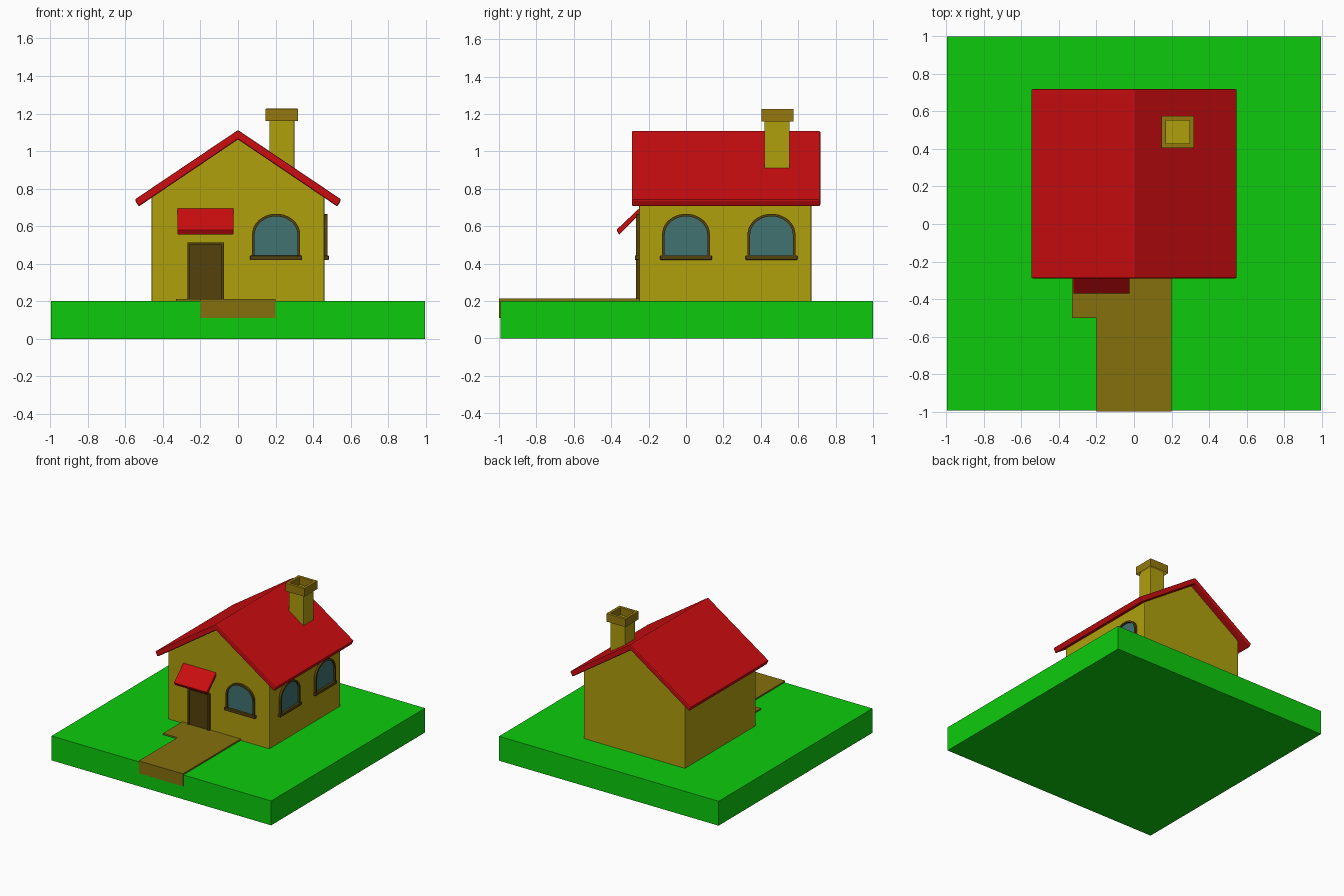
import bpy, bmesh
from math import sin, cos, pi, radians
from mathutils import Matrix, Vector

if "Cube" in bpy.data.objects:
    bpy.data.objects.remove(bpy.data.objects["Cube"])


def material(name, rgb):
    m = bpy.data.materials.new(name)
    m.diffuse_color = (*rgb, 1)
    m.use_nodes = True
    m.node_tree.nodes["Principled BSDF"].inputs["Base Color"].default_value = m.diffuse_color
    return m


GRASS = material("grass", (0.004, 0.6, 0.004))
RED = material("roof_red", (0.6, 0.004, 0.005))
YELLOW = material("wall_yellow", (0.43, 0.35, 0.004))
TAN = material("path_tan", (0.23, 0.16, 0.004))
OCHRE = material("cap_ochre", (0.30, 0.19, 0.004))
BROWN = material("wood_brown", (0.09, 0.053, 0.004))
GLASS = material("glass", (0.05, 0.17, 0.16))


def finish(name, bm, mat, bevel=0, matrix=None):
    bmesh.ops.recalc_face_normals(bm, faces=bm.faces)
    mesh = bpy.data.meshes.new(name)
    bm.to_mesh(mesh)
    bm.free()
    mesh.materials.append(mat)
    ob = bpy.data.objects.new(name, mesh)
    bpy.context.collection.objects.link(ob)
    if matrix:
        ob.matrix_world = matrix
    if bevel:
        mod = ob.modifiers.new("soft_edges", 'BEVEL')
        mod.width, mod.segments = bevel, 2
    return ob


def box(name, x, y, z, mat, bevel=0, matrix=None):
    bm = bmesh.new()
    size = [b - a for a, b in (x, y, z)]
    mid = [(a + b) / 2 for a, b in (x, y, z)]
    bmesh.ops.create_cube(bm, size=1,
                          matrix=Matrix.Translation(mid) @ Matrix.Diagonal((*size, 1)))
    return finish(name, bm, mat, bevel, matrix)


def prism(name, pts, axis, start, end, mat, bevel=0, matrix=None):
    """Extrude a 2D outline along the given axis (0=x, 1=y, 2=z)."""
    bm = bmesh.new()
    verts = []
    for p in pts:
        c = list(p)
        c.insert(axis, start)
        verts.append(bm.verts.new(c))
    face = bm.faces.new(verts)
    new = bmesh.ops.extrude_face_region(bm, geom=[face])["geom"]
    shift = Vector((0, 0, 0))
    shift[axis] = end - start
    bmesh.ops.translate(bm, vec=shift,
                        verts=[v for v in new if isinstance(v, bmesh.types.BMVert)])
    return finish(name, bm, mat, bevel, matrix)


# Ground and L-shaped path
box("lawn", (-0.996, 0.996), (-0.993, 1), (0, 0.2), GRASS)
prism("path", [(-0.2, -1), (0.2, -1), (0.2, -0.2), (-0.33, -0.2), (-0.33, -0.5), (-0.2, -0.5)],
      2, 0.11, 0.212, TAN)

# House body with gables
prism("walls", [(-0.46, 0.18), (0.46, 0.18), (0.46, 0.765), (0, 1.075), (-0.46, 0.765)],
      1, -0.25, 0.67, YELLOW, 0.006)

# Folded roof slab
prism("roof", [(-0.55, 0.742), (0, 1.112), (0.55, 0.742), (0.53, 0.704), (0, 1.062), (-0.53, 0.704)],
      1, -0.29, 0.718, RED, 0.008)

# Chimney shaft and hollow cap
box("chimney", (0.168, 0.3), (0.42, 0.553), (0.8, 1.165), YELLOW, 0.003)
bm = bmesh.new()
bmesh.ops.create_cube(bm, size=1, matrix=Matrix.Translation((0.233, 0.49, 1.193))
                      @ Matrix.Diagonal((0.174, 0.172, 0.066, 1)))
top = max(bm.faces, key=lambda f: f.calc_center_median().z)
bmesh.ops.inset_region(bm, faces=[top], thickness=0.035)
hole = bmesh.ops.extrude_face_region(bm, geom=[top])["geom"]
bmesh.ops.translate(bm, vec=(0, 0, -0.066),
                    verts=[v for v in hole if isinstance(v, bmesh.types.BMVert)])
bmesh.ops.delete(bm, geom=[f for f in bm.faces if f.calc_center_median().z < 1.161
                           or f is top and f.is_valid], context='FACES_ONLY')
finish("chimney_cap", bm, OCHRE, 0.003)

# Door: frame, panel and awning
door_frame = [(-0.27, 0.2), (-0.27, 0.512), (-0.075, 0.512), (-0.075, 0.2),
              (-0.087, 0.2), (-0.087, 0.5), (-0.258, 0.5), (-0.258, 0.2)]
prism("door_frame", door_frame, 1, -0.268, -0.24, BROWN)
box("door", (-0.26, -0.085), (-0.259, -0.24), (0.2, 0.505), BROWN)
prism("awning", [(-0.245, 0.70), (-0.245, 0.668), (-0.357, 0.554), (-0.372, 0.58)],
      0, -0.323, -0.023, RED, 0.005)


# Arched windows: local outward direction is -y
def arch(half, base, spring, rise, n=20):
    curve = [(half * cos(pi * i / n), spring + rise * sin(pi * i / n)) for i in range(n + 1)]
    return [(half, base)] + curve + [(-half, base)]


def window(name, loc, angle):
    place = Matrix.Translation(loc) @ Matrix.Rotation(radians(angle), 4, 'Z')
    outer = arch(0.128, 0, 0.115, 0.111)
    inner = arch(0.114, 0, 0.115, 0.097)
    prism(name + "_frame", outer + inner[::-1], 1, -0.018, 0.01, BROWN, 0, place)
    prism(name + "_glass", arch(0.12, 0, 0.115, 0.103), 1, -0.005, 0.008, GLASS, 0, place)
    box(name + "_sill", (-0.138, 0.138), (-0.024, 0.01), (-0.02, 0.003), BROWN, 0.003, place)


window("front_window", (0.203, -0.25, 0.44), 0)
for i, y in enumerate((0, 0.457)):
    window(f"side_window_{i + 1}", (0.46, y, 0.44), 90)
